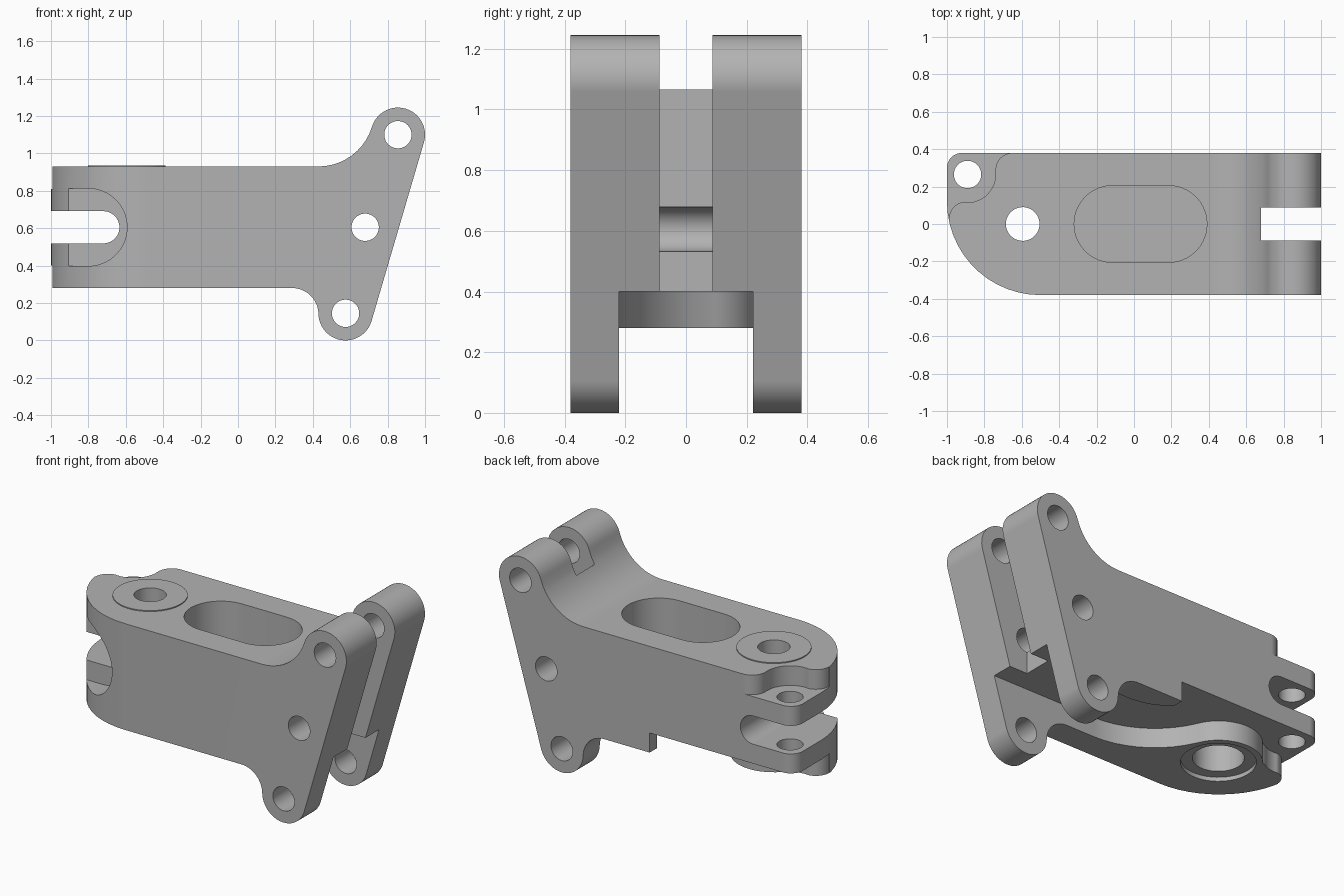
import bpy, bmesh
from math import sin, cos, radians

cube = bpy.data.objects.get("Cube")
if cube:
    bpy.data.objects.remove(cube, do_unlink=True)

steel = bpy.data.materials.new("plain_grey")
steel.use_nodes = True
steel.diffuse_color = (0.45, 0.45, 0.45, 1)
steel.node_tree.nodes["Principled BSDF"].inputs["Base Color"].default_value = (0.45, 0.45, 0.45, 1)


def arc(cx, cy, r, start, end):
    """Points along an arc, angles in degrees."""
    n = max(3, round(abs(end - start) / 7))
    angles = [radians(start + (end - start) * i / n) for i in range(n + 1)]
    return [(cx + r * cos(a), cy + r * sin(a)) for a in angles]


def circle(cx, cy, r):
    return arc(cx, cy, r, 0, 360)[:-1]


def box(x0, x1, y0, y1):
    return [(x0, y0), (x1, y0), (x1, y1), (x0, y1)]


def prism(name, outline, axis, lo, hi):
    """Extrude an outline along y (outline in x, z) or along z (outline in x, y)."""
    bm = bmesh.new()
    place = (lambda p: (p[0], lo, p[1])) if axis == "y" else (lambda p: (p[0], p[1], lo))
    face = bm.faces.new([bm.verts.new(place(p)) for p in outline])
    moved = bmesh.ops.extrude_face_region(bm, geom=[face])["geom"]
    shift = (0, hi - lo, 0) if axis == "y" else (0, 0, hi - lo)
    bmesh.ops.translate(bm, vec=shift, verts=[v for v in moved if isinstance(v, bmesh.types.BMVert)])
    bmesh.ops.recalc_face_normals(bm, faces=bm.faces)
    mesh = bpy.data.meshes.new(name)
    bm.to_mesh(mesh)
    bm.free()
    mesh.materials.append(steel)
    obj = bpy.data.objects.new(name, mesh)
    bpy.context.scene.collection.objects.link(obj)
    return obj


def combine(target, tool, operation="DIFFERENCE"):
    """Bake a boolean into the target and discard the tool."""
    tool.hide_render = True
    mod = target.modifiers.new("shape", "BOOLEAN")
    mod.operation, mod.solver, mod.object = operation, "EXACT", tool
    bpy.context.view_layer.update()
    graph = bpy.context.evaluated_depsgraph_get()
    baked = bpy.data.meshes.new_from_object(target.evaluated_get(graph))
    target.modifiers.clear()
    target.data = baked
    bpy.data.objects.remove(tool, do_unlink=True)


# Side profile with an upper and a lower lug, trimmed by the plan outline
side = ([(-1.1, 0.28)] + arc(0.29, 0.14, 0.14, 90, 2) + arc(0.575, 0.145, 0.145, 181, 344)
        + arc(0.855, 1.1, 0.145, -16, 163) + arc(0.43, 1.229, 0.299, -17, -90) + [(-1.1, 0.93)])
plan = (arc(-0.5, 0.12, 0.5, 180, 270) + [(1.1, -0.38), (1.1, 0.38)]
        + arc(-0.92, 0.3, 0.08, 90, 180))
bracket = prism("bracket_body", side, "y", -0.5, 0.5)
combine(bracket, prism("plan_trim", plan, "z", -0.2, 1.5), "INTERSECT")

# Thin raised pad around the pivot bore
pivot = (-0.595, 0)
combine(bracket, prism("pivot_pad", circle(*pivot, 0.208), "z", 0.85, 0.936), "UNION")

# Step above the small corner lug
lug_front = [(-1.1, 0.03)] + arc(-0.9, 0.03, 0.088, 180, 95)
step = ([(-1.1, 0.5)] + lug_front + arc(-0.89, 0.265, 0.15, -93, 0)
        + arc(-0.65, 0.29, 0.09, 180, 90) + [(-0.65, 0.5)])
combine(bracket, prism("lug_step", step, "z", 0.81, 1.3))

# Underside channel: between the rails, behind the pivot boss, below the corner lug
channel = ([(1.1, -0.22), (1.1, 0.22), (0.2, 0.22), (0.1, 0.24), (0.03, 0.275), (-0.02, 0.31),
            (-0.02, 0.5), (-1.1, 0.5)] + lug_front + arc(-0.89, 0.265, 0.15, -93, -55)
           + arc(*pivot, 0.24, 142, 23) + arc(0.1, 0.295, 0.515, 204, 270))
combine(bracket, prism("underside_channel", channel, "z", -0.2, 0.4))

# Vertical slot dividing the two end arms
combine(bracket, prism("arm_slot", box(0.68, 1.2, -0.088, 0.088), "z", -0.2, 1.5))

# Blind oval pocket in the top
oval = arc(0.185, 0, 0.205, -90, 90) + arc(-0.115, 0, 0.205, 90, 270)
combine(bracket, prism("oval_pocket", oval, "z", 0.5, 1.3))

# Corner lug slot through the depth, and its rounded relief at the front
slot = arc(-0.72, 0.605, 0.086, -90, 90) + [(-1.2, 0.691), (-1.2, 0.519)]
combine(bracket, prism("lug_slot", slot, "y", -0.6, 0.6))
relief = arc(-0.8, 0.605, 0.207, -90, 90) + [(-1.2, 0.812), (-1.2, 0.398)]
combine(bracket, prism("front_relief", relief, "y", -0.6, -0.17))

# Pin holes across the arms
for x, z in ((0.855, 1.1), (0.68, 0.605), (0.575, 0.145)):
    combine(bracket, prism("pin_hole", circle(x, z, 0.073), "y", -0.6, 0.6))

# Corner lug hole, then the stepped pivot bore
for centre, r, top in (((-0.89, 0.265), 0.073, 1.3), (pivot, 0.09, 1.3),
                       (pivot, 0.14, 0.5), (pivot, 0.205, 0.305)):
    combine(bracket, prism("bore", circle(*centre, r), "z", -0.2, top))

# Smooth curved walls, crisp edges
bpy.ops.object.select_all(action="DESELECT")
bracket.select_set(True)
bpy.context.view_layer.objects.active = bracket
bpy.ops.object.shade_smooth_by_angle(angle=radians(30))
weighted = bracket.modifiers.new("even_shading", "WEIGHTED_NORMAL")
weighted.keep_sharp = True
